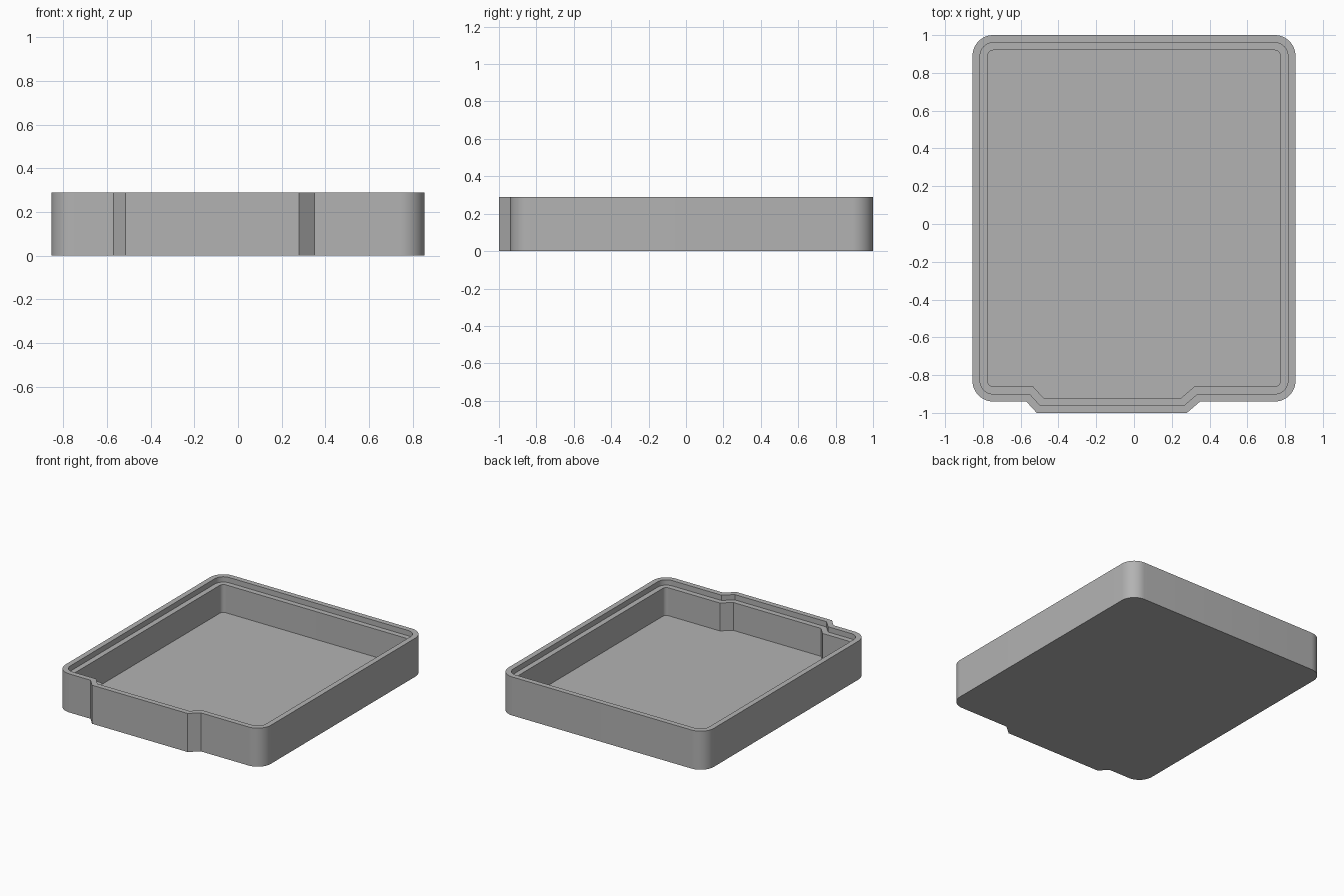
import bpy, bmesh, math

cube = bpy.data.objects.get("Cube")
if cube:
    bpy.data.objects.remove(cube, do_unlink=True)

HALF_W, BACK, FRONT, BUMP = 0.855, 1.0, -0.94, -1.0
RADIUS, SEGMENTS = 0.11, 12
HEIGHT, LEDGE, FLOOR, STEP = 0.29, 0.25, 0.04, 0.04

grey = bpy.data.materials.new("plain grey")
grey.use_nodes = True
colour = (0.45, 0.45, 0.45, 1)
grey.diffuse_color = colour
grey.node_tree.nodes["Principled BSDF"].inputs["Base Color"].default_value = colour


def outline(inset):
    """Counter-clockwise rounded outline with the front bump, moved inwards."""
    points = []

    def corner(sx, y, start):
        cx, r = sx * (HALF_W - RADIUS), RADIUS - inset
        for i in range(SEGMENTS + 1):
            a = start + math.pi / 2 * i / SEGMENTS
            points.append((cx + r * math.cos(a), y + r * math.sin(a)))

    def slope(outer_x, inner_x):
        # Mitred ends of the slanted side between front wall and bump
        run = inner_x - outer_x
        angle = math.atan2(FRONT - BUMP, abs(run))
        shift = math.copysign(inset * math.tan(angle / 2), run)
        return [(outer_x + shift, FRONT + inset), (inner_x + shift, BUMP + inset)]

    corner(1, BACK - RADIUS, 0)
    corner(-1, BACK - RADIUS, math.pi / 2)
    corner(-1, FRONT + RADIUS, math.pi)
    points.extend(slope(-0.57, -0.515))
    points.extend(reversed(slope(0.35, 0.28)))
    corner(1, FRONT + RADIUS, 1.5 * math.pi)
    return points


# Stepped tray: outer wall, raised lip, ledge, inner wall and floor
bm = bmesh.new()
levels = [(0, 0), (0, HEIGHT), (STEP, HEIGHT), (STEP, LEDGE),
          (2 * STEP, LEDGE), (2 * STEP, FLOOR)]
loops = [[bm.verts.new((x, y, z)) for x, y in outline(inset)] for inset, z in levels]
for low, high in zip(loops, loops[1:]):
    for i in range(len(low)):
        j = (i + 1) % len(low)
        bm.faces.new((low[i], low[j], high[j], high[i]))
bm.faces.new(list(reversed(loops[0])))
bm.faces.new(loops[-1])
bmesh.ops.recalc_face_normals(bm, faces=bm.faces)

mesh = bpy.data.meshes.new("tray")
bm.to_mesh(mesh)
bm.free()
mesh.materials.append(grey)
tray = bpy.data.objects.new("tray", mesh)
bpy.context.collection.objects.link(tray)
bpy.context.view_layer.objects.active = tray
tray.select_set(True)
bpy.ops.object.shade_smooth_by_angle(angle=math.radians(30))
